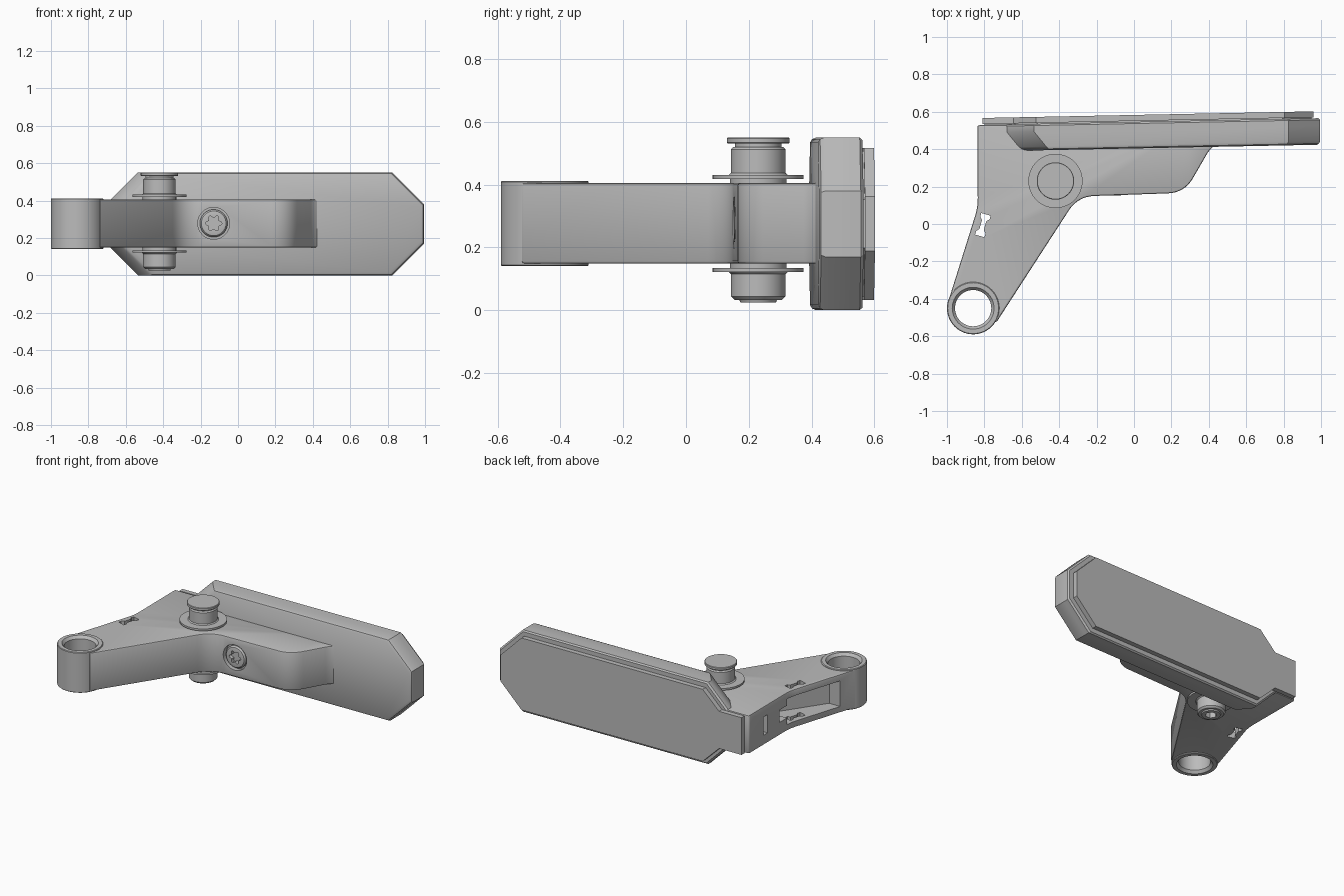
import bpy, bmesh, math
from math import sin, cos, pi
from mathutils import Vector, Matrix

cube = bpy.data.objects.get("Cube")
if cube:
    bpy.data.objects.remove(cube, do_unlink=True)

grey = bpy.data.materials.new("plain grey")
grey.use_nodes = True
GREY = (0.5, 0.5, 0.5, 1)
grey.diffuse_color = GREY
bsdf = next(n for n in grey.node_tree.nodes if n.type == 'BSDF_PRINCIPLED')
bsdf.inputs["Base Color"].default_value = GREY
bsdf.inputs["Roughness"].default_value = 0.6


def loft(name, loops):
    """Skin a list of equal-length point loops and cap both ends."""
    bm = bmesh.new()
    rows = [[bm.verts.new(p) for p in loop] for loop in loops]
    n = len(rows[0])
    for a, b in zip(rows, rows[1:]):
        for i in range(n):
            j = (i + 1) % n
            bm.faces.new((a[i], a[j], b[j], b[i]))
    bm.faces.new(rows[0])
    bm.faces.new(rows[-1])
    bmesh.ops.recalc_face_normals(bm, faces=bm.faces)
    mesh = bpy.data.meshes.new(name)
    bm.to_mesh(mesh)
    bm.free()
    mesh.materials.append(grey)
    obj = bpy.data.objects.new(name, mesh)
    bpy.context.collection.objects.link(obj)
    return obj


def prism(name, pts, low, high):
    return loft(name, [[(x, y, z) for x, y in pts] for z in (low, high)])


def lathe(name, profile, centre, sides=56):
    """Turn (radius, height) pairs around a vertical axis."""
    cx, cy = centre
    angles = [2 * pi * i / sides for i in range(sides)]
    return loft(name, [[(cx + r * cos(a), cy + r * sin(a), z) for a in angles]
                       for r, z in profile])


def fillet(corners, steps=8):
    """Round each (x, y, radius) corner of an outline."""
    out = []
    for i, (x, y, r) in enumerate(corners):
        p = Vector((x, y))
        if not r:
            out.append(p)
            continue
        d1 = (Vector(corners[i - 1][:2]) - p).normalized()
        d2 = (Vector(corners[(i + 1) % len(corners)][:2]) - p).normalized()
        a, b = p + d1 * r, p + d2 * r
        for k in range(steps + 1):
            t = k / steps
            out.append(a * (1 - t) ** 2 + p * 2 * t * (1 - t) + b * t * t)
    return out


def apply(obj, mod):
    bpy.context.view_layer.objects.active = obj
    bpy.ops.object.modifier_apply(modifier=mod.name)


def combine(obj, other, operation='DIFFERENCE'):
    mod = obj.modifiers.new("combine", 'BOOLEAN')
    mod.operation, mod.object, mod.solver = operation, other, 'EXACT'
    apply(obj, mod)
    bpy.data.objects.remove(other, do_unlink=True)


def bevel(obj, width):
    mod = obj.modifiers.new("edge", 'BEVEL')
    mod.width, mod.segments = width, 2
    mod.limit_method, mod.angle_limit = 'ANGLE', math.radians(50)
    apply(obj, mod)


def face_front(obj, place):
    """Turn a part made along +z so that it points to the front."""
    obj.data.transform(Matrix.Translation(place) @ Matrix.Rotation(pi / 2, 4, 'X'))
    return obj


MID = 0.276          # mid height of the arm
RING = (-0.86, -0.45)
PIN = (-0.42, 0.23)

# Bracket arm with its pivot ring
arm = prism("bracket_arm", fillet([
    (-0.992, -0.41, 0), (-0.835, 0.09, 0.05), (-0.838, 0.528, 0.015),
    (0.3, 0.54, 0), (0.46, 0.44, 0), (0.405, 0.4, 0.03), (0.27, 0.167, 0.09),
    (-0.30, 0.147, 0.09), (-0.735, -0.525, 0), (-0.86, -0.5, 0)]), 0.148, 0.405)
bevel(arm, 0.009)
combine(arm, lathe("ring", [(0.136, 0.14), (0.14, 0.144), (0.14, 0.408), (0.136, 0.412)],
                   RING), 'UNION')
combine(arm, lathe("bore", [(0.12, 0.13), (0.097, 0.158), (0.097, 0.394), (0.12, 0.422)],
                   RING))

# Side pocket, its end notch and the wall slot
combine(arm, prism("pocket", [(-1.02, -0.28), (-0.87, -0.28), (-0.68, 0.0),
                              (-0.71, 0.12), (-0.9, 0.12)], 0.19, 0.362))
combine(arm, prism("notch", [(-0.9, 0.08), (-0.74, 0.08), (-0.74, 0.2), (-0.9, 0.2)],
                   0.235, 0.318))
combine(arm, prism("slot", [(-0.9, 0.33), (-0.8, 0.33), (-0.8, 0.37), (-0.9, 0.37)],
                   0.215, 0.337))

# Bow-tie window through the upper and lower walls
half = [(0.026, 0.06), (0.026, 0.04), (0.012, 0.025)]
right = half + [(x, -y) for x, y in reversed(half)]
tie = right + [(-x, -y) for x, y in right]
turn = Matrix.Rotation(math.radians(-16), 2)
combine(arm, prism("bow_tie", [turn @ Vector(p) + Vector((-0.808, -0.006)) for p in tie],
                   0.1, 0.45))

# Front screw seat
SCREW = Vector((-0.13, 0.153, MID + 0.002))
combine(arm, face_front(lathe("seat", [(0.085, -0.03), (0.085, 0.05)], (0, 0)), SCREW))

# Front screw with a six-lobed recess
screw = face_front(lathe("front_screw", [(0.074, -0.04), (0.074, -0.012), (0.066, -0.002),
                                         (0.058, 0)], (0, 0)), SCREW)
star = [(r * cos(a), r * sin(a)) for i in range(36)
        for a in [2 * pi * i / 36] for r in [0.037 + 0.008 * cos(6 * a)]]
combine(screw, face_front(prism("star", star, -0.025, 0.03), SCREW))

# Upper pin: washer, flange, body, neck and cap
lathe("upper_pin", [
    (0.09, 0.395), (0.09, 0.418), (0.145, 0.418), (0.145, 0.431), (0.094, 0.431),
    (0.087, 0.437), (0.087, 0.512), (0.08, 0.52), (0.074, 0.52), (0.074, 0.531),
    (0.097, 0.531), (0.1, 0.534), (0.1, 0.547), (0.097, 0.55)], PIN)

# Lower pin with a hexagonal socket
lower = lathe("lower_pin", [
    (0.09, 0.16), (0.09, 0.134), (0.145, 0.134), (0.145, 0.121), (0.094, 0.121),
    (0.087, 0.115), (0.087, 0.044), (0.076, 0.033), (0.06, 0.033), (0.057, 0.025)], PIN)
combine(lower, lathe("socket", [(0.036, 0.0), (0.036, 0.07)], PIN, 6))


def slab_loop(pts, y, inset=0, slide=0):
    """Outline at depth y, shrunk by inset, left end slid; follows the slight toe angle."""
    loop = []
    for x, z in pts:
        nx = x + (slide + inset if x < 0 else -inset)
        nz = z + (inset if z < MID else -inset)
        loop.append((nx, y + 0.02 * nx, nz))
    return loop


def mirrored(upper):
    """Complete an outline from its upper half."""
    return upper + [(x, 0.55 - z) for x, z in reversed(upper)]


# Long plate with a sloped left end
plate_outline = mirrored([(-0.70, 0.385), (-0.535, 0.55), (0.825, 0.55), (0.995, 0.38)])
loft("plate", [slab_loop(plate_outline, y, inset, slide) for y, inset, slide in
               [(0.404, 0.016, 0.08), (0.411, 0.005, 0.074), (0.424, 0, 0.065),
                (0.505, 0, 0), (0.537, 0, 0), (0.546, 0.008, 0)]])

# Backing pad with a narrow tab on the left
pad_outline = mirrored([(-0.81, 0.4), (-0.645, 0.4), (-0.525, 0.517),
                        (0.805, 0.517), (0.96, 0.362)])
loft("backing_pad", [slab_loop(pad_outline, y, inset) for y, inset in
                     [(0.53, 0.01), (0.551, 0.01), (0.551, 0), (0.583, 0)]])

# Smooth the round parts, keep the edges crisp
bpy.ops.object.select_all(action='DESELECT')
for obj in bpy.context.collection.objects:
    if obj.type == 'MESH' and grey.name in obj.data.materials:
        obj.select_set(True)
        bpy.context.view_layer.objects.active = obj
bpy.ops.object.shade_smooth_by_angle(angle=math.radians(30))
